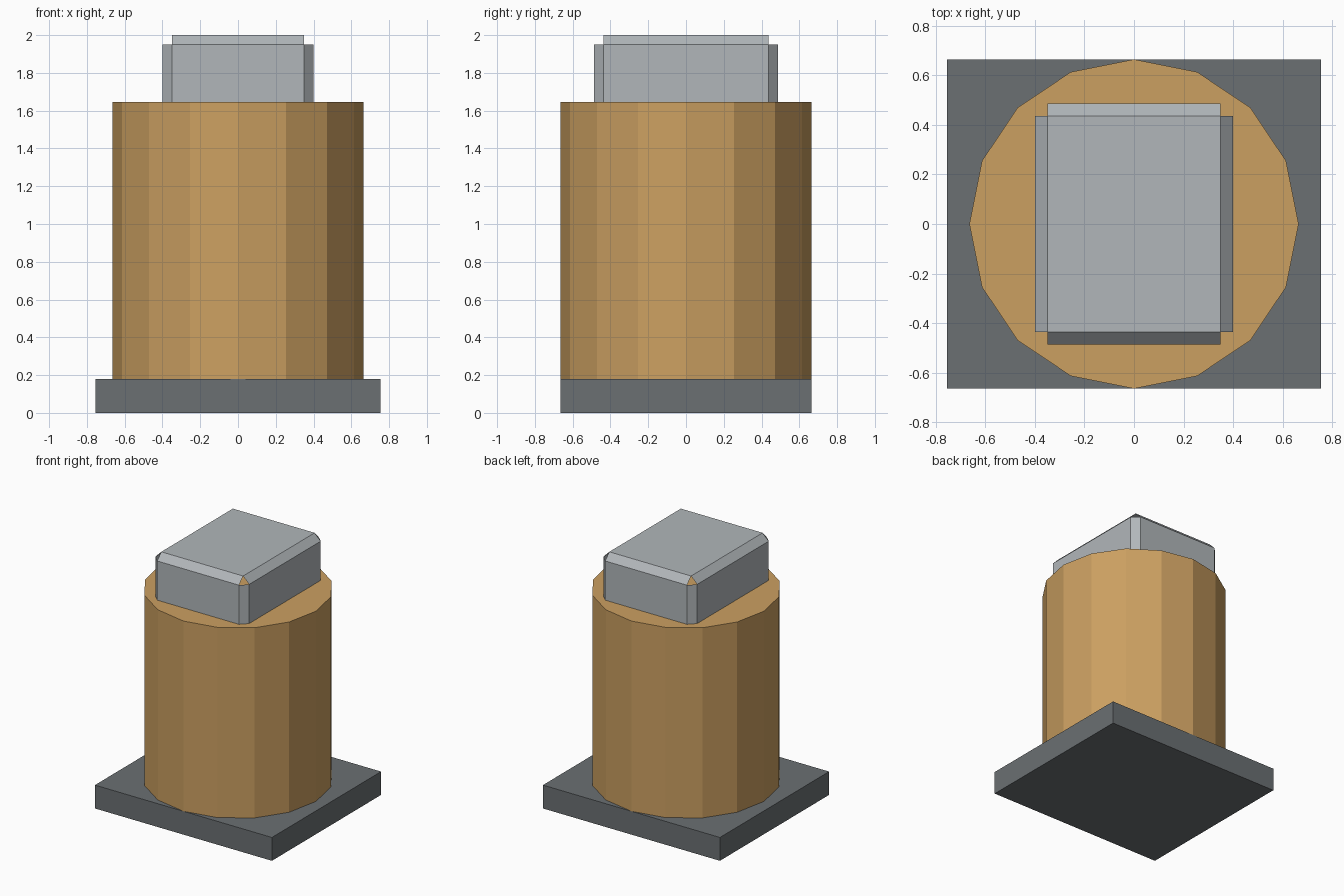
import bpy
import bmesh
from mathutils import Matrix, Vector

default = bpy.data.objects.get("Cube")
if default:
    bpy.data.objects.remove(default, do_unlink=True)


def material(name, rgb):
    mat = bpy.data.materials.new(name)
    mat.use_nodes = True
    color = (*rgb, 1)
    mat.diffuse_color = color
    mat.node_tree.nodes["Principled BSDF"].inputs["Base Color"].default_value = color
    return mat


def add_object(name, bm, mat):
    mesh = bpy.data.meshes.new(name)
    bm.to_mesh(mesh)
    bm.free()
    mesh.materials.append(mat)
    obj = bpy.data.objects.new(name, mesh)
    bpy.context.collection.objects.link(obj)
    return obj


def box(size, bottom):
    bm = bmesh.new()
    place = Matrix.Translation((0, 0, bottom + size[2] / 2))
    bmesh.ops.create_cube(bm, size=1, matrix=place @ Matrix.Diagonal((*size, 1)))
    return bm


tan = material("tan", (0.60, 0.35, 0.12))
dark_grey = material("dark grey", (0.145, 0.16, 0.17))
light_grey = material("light grey", (0.44, 0.47, 0.49))

BASE_TOP, BODY_TOP, TOP = 0.18, 1.647, 2.0
RADIUS = 0.665

# Rectangular base plate
add_object("base_plate", box((1.51, 2 * RADIUS, BASE_TOP), 0), dark_grey)

# Sixteen-sided body
bm = bmesh.new()
bmesh.ops.create_cone(
    bm, cap_ends=True, segments=16, radius1=RADIUS, radius2=RADIUS,
    depth=BODY_TOP - BASE_TOP,
    matrix=Matrix.Translation((0, 0, (BASE_TOP + BODY_TOP) / 2)))
add_object("body", bm, tan)

# Chamfered cap, open underneath and at its four top corners
bm = box((0.80, 0.974, TOP - BODY_TOP), BODY_TOP)
edges = [e for e in bm.edges if max(v.co.z for v in e.verts) > BODY_TOP + 0.1]
bmesh.ops.bevel(bm, geom=edges, offset=0.051, segments=1, affect='EDGES')
bm.normal_update()
openings = [f for f in bm.faces if len(f.verts) == 3 or f.normal.dot(Vector((0, 0, -1))) > 0.9]
bmesh.ops.delete(bm, geom=openings, context='FACES')
add_object("cap", bm, light_grey)
